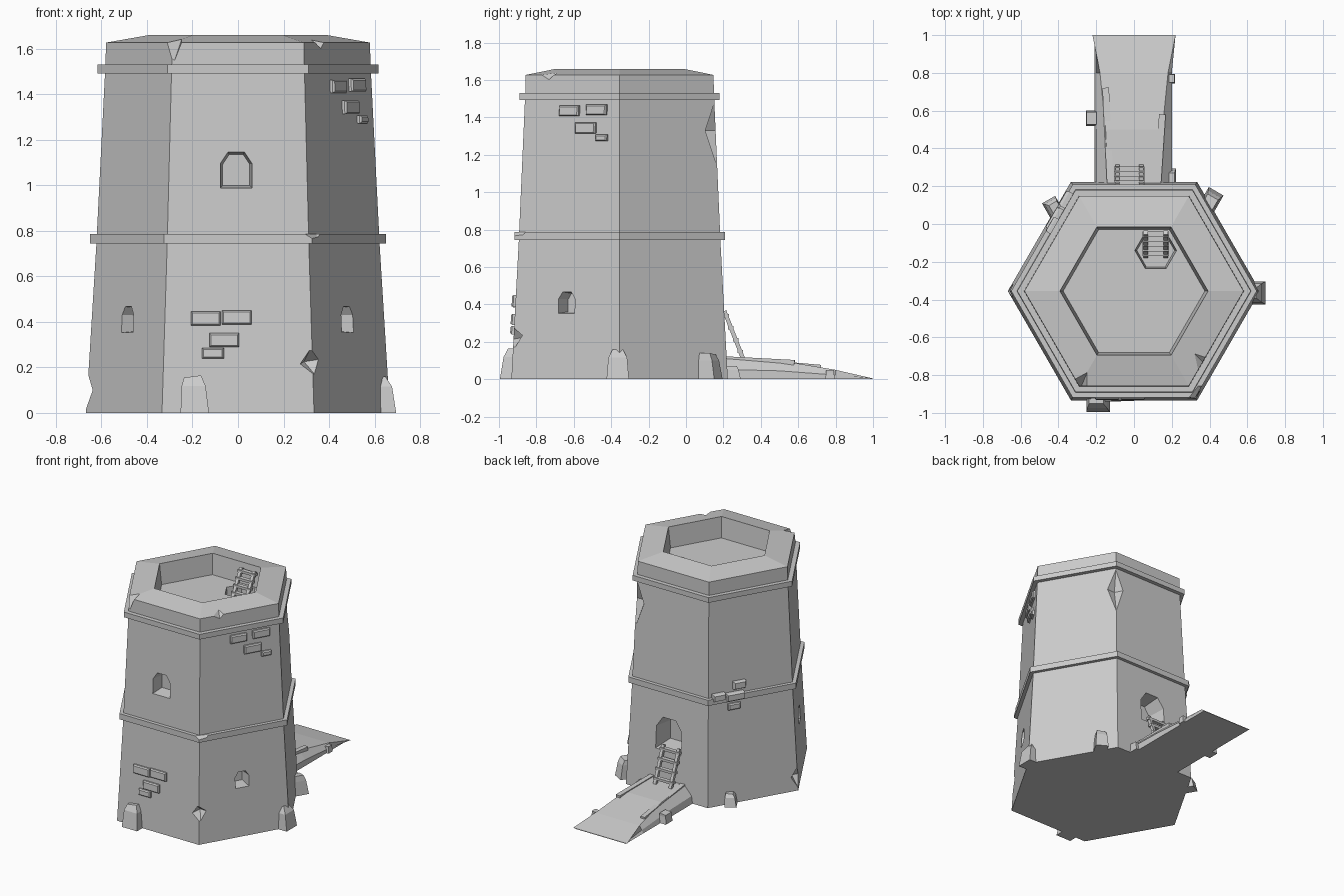
import bpy, bmesh
from math import radians, cos, sin
from mathutils import Vector, Matrix

if "Cube" in bpy.data.objects:
    bpy.data.objects.remove(bpy.data.objects["Cube"])

CY = -0.355          # tower axis
FRONT, FRONT_RIGHT, BACK, BACK_LEFT, FRONT_LEFT = -90, -30, 90, 150, 210


def loft(name, rings, loop=False):
    """Skin a list of equal-length point rings; cap the ends or close the loop."""
    bm = bmesh.new()
    vs = [[bm.verts.new(p) for p in r] for r in rings]
    n = len(vs[0])
    for a, b in zip(vs, vs[1:] + ([vs[0]] if loop else [])):
        for i in range(n):
            j = (i + 1) % n
            bm.faces.new((a[i], a[j], b[j], b[i]))
    if not loop:
        bm.faces.new(vs[0])
        bm.faces.new(vs[-1])
    bmesh.ops.recalc_face_normals(bm, faces=bm.faces)
    me = bpy.data.meshes.new(name)
    bm.to_mesh(me)
    bm.free()
    ob = bpy.data.objects.new(name, me)
    bpy.context.collection.objects.link(ob)
    return ob


def hexa(r, z, x=0, y=CY):
    return [(x + r * cos(radians(a)), y + r * sin(radians(a)), z) for a in range(0, 360, 60)]


def wall_r(z):
    return 0.668 - 0.062 * z if z < 0.77 else 0.62 - 0.05 * (z - 0.79)


def on_wall(face, u, z, out=0.0, zref=None):
    """Point on a tower face: u to the viewer's right, out along the normal."""
    a = radians(face)
    d = wall_r(z if zref is None else zref) * cos(radians(30)) + out
    return Vector((d * cos(a) - u * sin(a), CY + d * sin(a) + u * cos(a), z))


def cut(obj, cutter):
    cutter.hide_render = True
    cutter.hide_viewport = False
    m = obj.modifiers.new("cut", 'BOOLEAN')
    m.operation, m.solver, m.object = 'DIFFERENCE', 'EXACT', cutter
    bpy.context.view_layer.objects.active = obj
    bpy.ops.object.modifier_apply(modifier=m.name)


def cut_all(objs, cutter):
    for o in objs:
        cut(o, cutter)
    bpy.data.objects.remove(cutter)


def arch(face, u, z0, w, h, depth):
    """Tapered chamfered-arch cutter."""
    prof = [(-.5, 0), (.5, 0), (.5, .68), (.26, 1), (-.26, 1), (-.5, .68)]
    rings = []
    for out, s in ((0.06, 1.05), (-depth, 0.82)):
        rings.append([on_wall(face, u + x * w * s, z0 + h / 2 + (y - .5) * h * s, out, z0 + h / 2)
                      for x, y in prof])
    return loft("arch_cutter", rings)


def chip(angle, r, z, radial, tang, vert, spin=0):
    """Octahedral cutter for broken edges."""
    bm = bmesh.new()
    bmesh.ops.create_uvsphere(bm, u_segments=4, v_segments=2, radius=1)
    a = radians(angle)
    M = (Matrix.Translation((r * cos(a), CY + r * sin(a), z)) @ Matrix.Rotation(a, 4, 'Z')
         @ Matrix.Rotation(radians(spin), 4, 'X') @ Matrix.Diagonal((radial, tang, vert, 1)))
    bm.transform(M)
    me = bpy.data.meshes.new("chip_cutter")
    bm.to_mesh(me)
    bm.free()
    ob = bpy.data.objects.new("chip_cutter", me)
    bpy.context.collection.objects.link(ob)
    return ob


def brick(face, u, z, w, h, out=0.02):
    rings = []
    for o, s in ((-0.03, 0), (out * .6, 0), (out, 0.007)):
        rings.append([on_wall(face, u + sx * (w / 2 - s), z + sz * (h / 2 - s), o)
                      for sx, sz in ((-1, -1), (1, -1), (1, 1), (-1, 1))])
    loft("wall_brick", rings)


def rock(x, y, w, d, h, rot=0, top=0.5, lean=(0, 0), z=0):
    """Tapered rubble block with a slanted top."""
    M = Matrix.Translation((x, y, z)) @ Matrix.Rotation(radians(rot), 4, 'Z')
    q = ((-1, -1), (1, -1), (1, 1), (-1, 1))
    base = [M @ Vector((a * w / 2, b * d / 2, 0)) for a, b in q]
    mid = [M @ Vector((a * w * .42 + lean[0] * .5, b * d * .42 + lean[1] * .5, h * .72)) for a, b in q]
    tip = [M @ Vector((a * w / 2 * top + lean[0], b * d / 2 * top + lean[1], h * (0.97 + .03 * a))) for a, b in q]
    loft("rubble_stone", [base, mid, tip])


def beam(name, p, q, tx, tn):
    """Bar from p to q, tx thick along x-ish side and tn across."""
    p, q = Vector(p), Vector(q)
    d = (q - p).normalized()
    side = Vector((1, 0, 0)) if abs(d.x) < .7 else Vector((0, 1, 0))
    n = d.cross(side).normalized()
    side = n.cross(d)
    loft(name, [[c + side * sx * tx / 2 + n * sn * tn / 2 for sx, sn in ((-1, -1), (1, -1), (1, 1), (-1, 1))]
                for c in (p, q)])


def ladder(x0, x1, foot, head, rungs):
    for x in (x0 + .012, x1 - .012):
        beam("ladder_rail", (x, *foot), (x, *head), .022, .022)
    for i in range(rungs):
        t = (i + .6) / rungs
        y, z = (f + (h - f) * t for f, h in zip(foot, head))
        beam("ladder_rung", (x0 - .006, y, z), (x1 + .006, y, z), .03, .018)


# tower body, bands and parapet with sunken roof
body = loft("tower_body", [hexa(.668, 0), hexa(.622, .745), hexa(.62, .79), hexa(.584, 1.5)])
low_band = loft("lower_band", [hexa(r, z) for r, z in ((.6, .745), (.65, .745), (.65, .787), (.6, .787))], True)
top_band = loft("upper_band", [hexa(r, z) for r, z in ((.56, 1.492), (.618, 1.492), (.618, 1.53), (.56, 1.53))], True)
parapet = loft("parapet", [hexa(.583, 1.5), hexa(.58, 1.627), (hexa(.392, 1.66)), hexa(.375, 1.51)])

# windows, doorway and roof hatch
cut_all([body], arch(FRONT, -.008, .985, .145, .165, .09))
for f in (FRONT_RIGHT, FRONT_LEFT):
    cut_all([body], arch(f, -.005, .35, .105, .12, .09))
cut_all([body], arch(BACK, .0, .32, .21, .24, .14))
cut_all([body, parapet], loft("hatch_cutter", [hexa(.1, 1.4, .115, -.14), hexa(.115, 1.56, .115, -.14)]))

# broken corners and edges
cut_all([body], chip(-60, .69, .225, .11, .11, .085, 12))
cut_all([body], chip(60, .61, 1.33, .085, .13, .21))
cut_all([body], chip(180, .70, .1, .085, .15, .13))
cut_all([low_band], chip(-56, .665, .80, .075, .15, .06, 8))
cut_all([parapet], chip(-120, .6, 1.65, .11, .08, .13, 6))
cut_all([parapet], chip(-46, .55, 1.64, .09, .075, .055))

# exposed bricks
for args in ((FRONT, -.142, .415, .13, .062), (FRONT, -.006, .42, .13, .062),
             (FRONT, -.06, .32, .13, .06), (FRONT, -.11, .262, .095, .045),
             (FRONT_RIGHT, -.012, 1.435, .12, .057), (FRONT_RIGHT, .155, 1.44, .125, .057),
             (FRONT_RIGHT, .09, 1.343, .125, .06), (FRONT_RIGHT, .19, 1.29, .07, .035),
             (BACK_LEFT, -.24, .79, .09, .05, .038), (BACK_LEFT, -.12, .775, .13, .055, .038),
             (BACK_LEFT, -.085, .85, .09, .055, .03), (BACK_LEFT, -.125, .70, .09, .045)):
    brick(*args)

# ramp: faceted wedge falling away from the door
secs = ((.15, .12, .115), (.5, .10, .13), (.8, .05, .16), (1.0, .004, .2))
loft("ramp", [[(-.21, y, 0), (-.2, y, z * .45), (-hw - .02, y, z), (hw + .02, y, z), (.2, y, z * .45), (.2, y, 0)]
              for y, z, hw in secs])
# ramp edge kerbs
for s in (-1, 1):
    beam("ramp_kerb", (s * .125, .2, .108), (s * .15, .58 if s > 0 else .72, .088 if s > 0 else .062), .035, .03)

# rubble around tower and ramp
rock(-.19, -.935, .125, .12, .165, 0, .6, (-.01, .02))
rock(.645, -.365, .1, .12, .16, 0, .45, (-.02, .0))
rock(.41, .13, .09, .1, .14, -30, .7, (0, -.02))
rock(-.43, .09, .08, .09, .09, 30, .6, (.01, -.01))
rock(-.225, .56, .06, .08, .07, 0, .85)
rock(.2, .77, .035, .05, .05, 0, .85)
rock(.195, .255, .055, .075, .07, 0, .7, (0, -.01))

# ladders to the door and out of the roof hatch
ladder(-.1, .05, (.305, .11), (.205, .365), 4)
ladder(.05, .18, (-.17, 1.41), (-.045, 1.635), 5)
